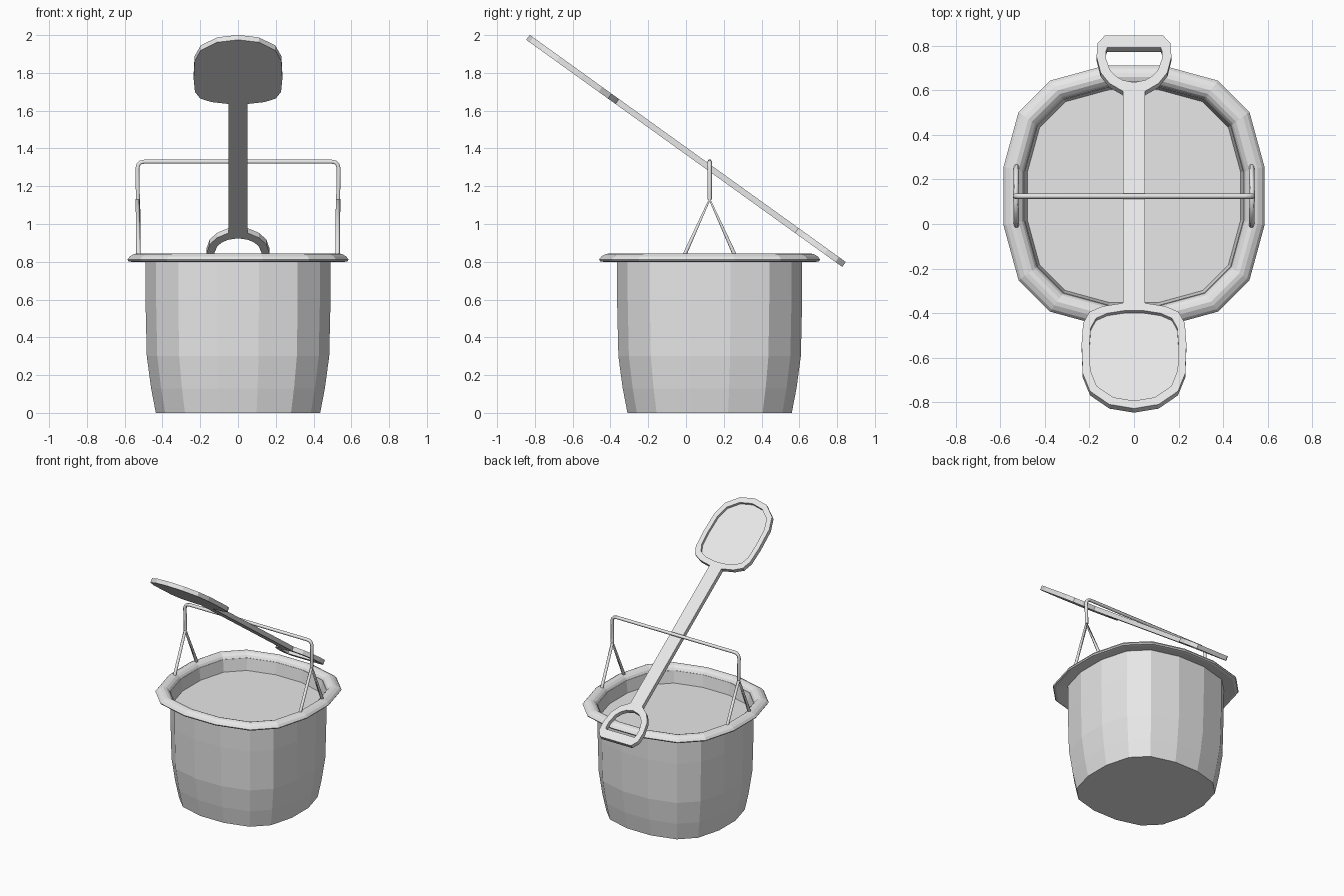
import bpy
import math
from mathutils import Vector

old = bpy.data.objects.get("Cube")
if old:
    bpy.data.objects.remove(old, do_unlink=True)

grey = bpy.data.materials.new("plain_grey")
grey.use_nodes = True
GREY = (0.8, 0.8, 0.8, 1)
grey.diffuse_color = GREY
grey.node_tree.nodes["Principled BSDF"].inputs["Base Color"].default_value = GREY

CY = 0.125                      # bucket centre in y
TILT = math.radians(35.7)       # slope of the spade
HALF_T = 0.016                  # half the spade's thickness


def add(name, mesh):
    mesh.materials.clear()
    mesh.materials.append(grey)
    obj = bpy.data.objects.new(name, mesh)
    bpy.context.collection.objects.link(obj)
    return obj


def loft(name, rings, caps=(), closed=False):
    """Skin equal-length rings with quads; caps lists the rings to fill."""
    n, m = len(rings[0]), len(rings)
    verts = [p for ring in rings for p in ring]
    faces = []
    for i in range(m if closed else m - 1):
        a, b = i * n, (i + 1) % m * n
        for k in range(n):
            j = (k + 1) % n
            faces.append((a + k, a + j, b + j, b + k))
    for i in caps:
        ring = [i * n + k for k in range(n)]
        faces.append(ring[::-1] if i == 0 else ring)
    mesh = bpy.data.meshes.new(name)
    mesh.from_pydata(verts, [], faces)
    return add(name, mesh)


def rounded_ring(r, z):
    """Sixteen-sided rounded square of half-width r."""
    ring = []
    for quarter in range(4):
        a = quarter * math.pi / 2
        for x, y in ((1, -0.225), (1, 0.225), (0.885, 0.645), (0.645, 0.885)):
            ring.append((r * (x * math.cos(a) - y * math.sin(a)),
                         CY + r * (x * math.sin(a) + y * math.cos(a)), z))
    # each quarter starts with the corner that ends the previous one
    return [p for i, p in enumerate(ring) if i % 4 != 0]


def squircle(r, z):
    corners = ((1, 0.225), (0.885, 0.645), (0.645, 0.885), (0.225, 1))
    ring = []
    for quarter in range(4):
        a = quarter * math.pi / 2
        c, s = math.cos(a), math.sin(a)
        ring += [(r * (x * c - y * s), CY + r * (x * s + y * c), z) for x, y in corners]
    return ring


# Bucket: tapered outer wall
wall = [(0.435, 0), (0.46, 0.13), (0.483, 0.3), (0.49, 0.6), (0.49, 0.81)]
loft("bucket_wall", [squircle(r, z) for r, z in wall], caps=(0,))

# Rolled lip and the inner wall below it
lip = [(0.49, 0.81), (0.565, 0.8), (0.58, 0.803), (0.585, 0.812), (0.573, 0.828),
       (0.553, 0.84), (0.535, 0.844), (0.517, 0.839), (0.502, 0.826),
       (0.49, 0.805), (0.478, 0.72)]
loft("bucket_lip", [squircle(r, z) for r, z in lip])

# Flat filling inside the bucket
loft("filling", [squircle(0.478, 0.7), squircle(0.478, 0.72)], caps=(0, 1))


# Wire handle: an arch with a forked foot on each side
def wire(name, points):
    curve = bpy.data.curves.new(name, "CURVE")
    curve.dimensions = "3D"
    curve.bevel_depth = 0.012
    curve.bevel_resolution = 1
    curve.use_fill_caps = True
    spline = curve.splines.new("POLY")
    spline.points.add(len(points) - 1)
    for p, co in zip(spline.points, points):
        p.co = (*co, 1)
    temp = bpy.data.objects.new(name + "_path", curve)
    bpy.context.collection.objects.link(temp)
    graph = bpy.context.evaluated_depsgraph_get()
    mesh = bpy.data.meshes.new_from_object(temp.evaluated_get(graph))
    bpy.data.objects.remove(temp, do_unlink=True)
    return add(name, mesh)


side = [(0.53, 1.13), (0.533, 1.295), (0.527, 1.315), (0.515, 1.326), (0.495, 1.33)]
arch = [(x, CY, z) for x, z in side] + [(-x, CY, z) for x, z in reversed(side)]
wire("handle_arch", arch)
for label, s in (("left", 1), ("right", -1)):
    wire("handle_fork_" + label, [(s * 0.527, CY - 0.135, 0.832), (s * 0.53, CY, 1.13),
                                  (s * 0.527, CY + 0.135, 0.832)])

# Spade: flat outlines laid on a tilted plane
ALONG = Vector((0, -math.cos(TILT), math.sin(TILT)))
UP = Vector((0, math.sin(TILT), math.cos(TILT)))
MIDDLE = Vector((0, 0, 1.387))


def mirrored(half):
    return half + [(-x, u) for x, u in reversed(half[1:-1])]


def laid(outline, height):
    return [MIDDLE + Vector((x, 0, 0)) + ALONG * u + UP * height for x, u in outline]


# Blade with a shallow recess on the upper face
blade = mirrored([(0, 0.448), (0.05, 0.448), (0.14, 0.465), (0.2, 0.497), (0.228, 0.558),
                  (0.235, 0.676), (0.23, 0.836), (0.197, 0.935), (0.11, 1.008), (0, 1.03)])
recess = [(x * 0.85, 0.735 + (u - 0.735) * 0.855) for x, u in blade]
loft("spade_blade", [laid(blade, -HALF_T), laid(blade, HALF_T),
                     laid(recess, HALF_T), laid(recess, -0.003)], caps=(0, 3))

# Shaft
shaft = [(-0.05, -0.722), (0.05, -0.722), (0.05, 0.448), (-0.05, 0.448)]
loft("spade_shaft", [laid(shaft, -HALF_T), laid(shaft, HALF_T)], caps=(0, 1))

# Open grip at the lower end
grip = mirrored([(0, -0.722), (0.05, -0.722), (0.11, -0.765), (0.15, -0.826),
                 (0.168, -0.913), (0.163, -0.986), (0.13, -1.03), (0, -1.03)])
hole = mirrored([(0, -0.771), (0.05, -0.783), (0.083, -0.806), (0.108, -0.84),
                 (0.125, -0.9), (0.125, -0.945), (0.12, -0.962), (0, -0.962)])
loft("spade_grip", [laid(grip, -HALF_T), laid(grip, HALF_T),
                    laid(hole, HALF_T), laid(hole, -HALF_T)], closed=True)

# Consistent outward normals, smooth wires
for obj in list(bpy.context.collection.objects):
    if obj.type != "MESH" or obj.data.materials[:1] != [grey]:
        continue
    obj.data.shade_flat()
    if obj.name.startswith("handle"):
        obj.data.shade_smooth()
    elif obj.name.startswith("spade"):
        import bmesh
        bm = bmesh.new()
        bm.from_mesh(obj.data)
        bmesh.ops.recalc_face_normals(bm, faces=bm.faces)
        bm.to_mesh(obj.data)
        bm.free()
